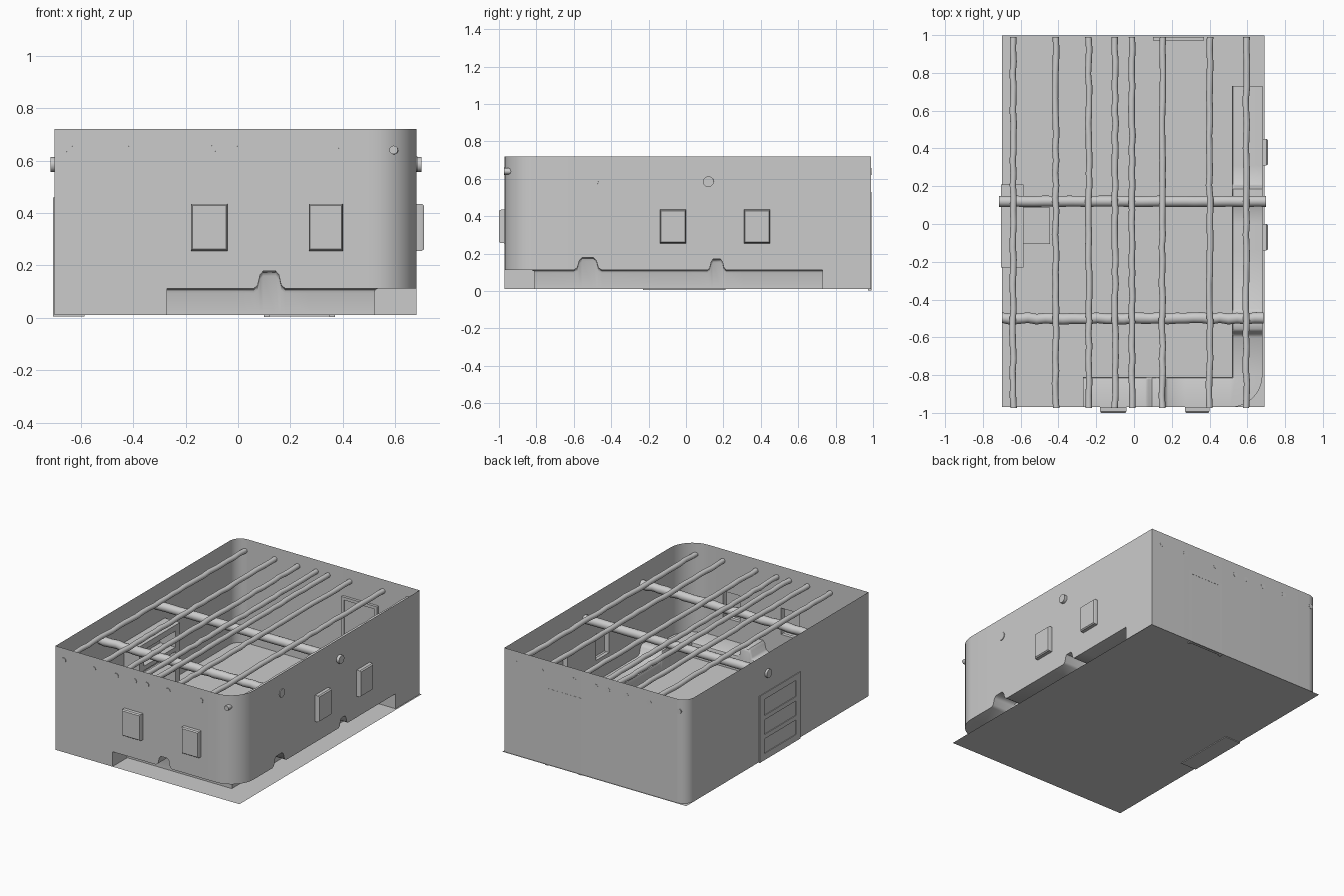
import bpy, bmesh, math, random
from mathutils import Vector

if "Cube" in bpy.data.objects:
    bpy.data.objects.remove(bpy.data.objects["Cube"])

random.seed(4)
Z0, TOP = 0.01, 0.72
BENCH_H = 0.112


def finish(bm, name, angle=35):
    bmesh.ops.remove_doubles(bm, verts=bm.verts, dist=0.0005)
    bmesh.ops.dissolve_degenerate(bm, edges=bm.edges, dist=0.0005)
    bmesh.ops.recalc_face_normals(bm, faces=bm.faces)
    me = bpy.data.meshes.new(name)
    bm.to_mesh(me)
    bm.free()
    ob = bpy.data.objects.new(name, me)
    bpy.context.collection.objects.link(ob)
    bpy.ops.object.select_all(action='DESELECT')
    ob.select_set(True)
    bpy.context.view_layer.objects.active = ob
    bpy.ops.object.shade_smooth_by_angle(angle=math.radians(angle))
    return ob


def quad(bm, pts):
    return bm.faces.new([bm.verts.new(p) for p in pts])


def add_box(bm, lo, hi):
    vs = bmesh.ops.create_cube(bm, size=1)['verts']
    for v in vs:
        v.co = Vector([(a + b) / 2 + c * (b - a) for a, b, c in zip(lo, hi, v.co)])


def boxes(name, items):
    bm = bmesh.new()
    for lo, hi in items:
        add_box(bm, lo, hi)
    return finish(bm, name)


def tube(name, axis, a, b, offs, z, r, wob):
    # slightly crooked log along x (axis 0) or y (axis 1)
    bm = bmesh.new()
    n, sides, rings = 30, 12, []
    for i in range(n + 1):
        t = a + (b - a) * i / n
        du, dz = random.uniform(-wob, wob), random.uniform(-wob, wob) * 0.6
        rr = r * random.uniform(1 - wob * 10, 1 + wob * 10)
        ring = []
        for k in range(sides):
            g = 2 * math.pi * k / sides
            u, w = offs + du + rr * math.cos(g), z + dz + rr * math.sin(g)
            ring.append(bm.verts.new((t, u, w) if axis == 0 else (u, t, w)))
        rings.append(ring)
    for p, q in zip(rings, rings[1:]):
        for k in range(sides):
            j = (k + 1) % sides
            bm.faces.new((p[k], p[j], q[j], q[k]))
    bm.faces.new(rings[0])
    bm.faces.new(rings[-1])
    finish(bm, name, 50)


def arc(cx, cy, r, a0, n=10):
    return [(cx + r * math.cos(math.radians(a0 + 90 * i / n)),
             cy + r * math.sin(math.radians(a0 + 90 * i / n))) for i in range(n + 1)]


# Bench height along the wall, with rounded divider humps
def hump(c, w, h):
    return [(c - w, BENCH_H), (c - w * .75, BENCH_H + .012), (c - w * .6, h - .014), (c - w * .4, h),
            (c + w * .4, h), (c + w * .6, h - .014), (c + w * .75, BENCH_H + .012), (c + w, BENCH_H)]


front = {-0.70: BENCH_H, -0.27: BENCH_H, 0.51: BENCH_H,
         -0.18: BENCH_H, -0.04: BENCH_H, 0.27: BENCH_H, 0.40: BENCH_H}
front.update(hump(0.12, 0.06, 0.178))
right = {-0.80: BENCH_H, -0.14: BENCH_H, 0.0: BENCH_H, 0.31: BENCH_H,
         0.45: BENCH_H, 0.73: BENCH_H, 0.99: BENCH_H}
right.update(hump(-0.525, 0.075, 0.178))
right.update(hump(0.165, 0.05, 0.17))

# Wall outline, counter-clockwise from the front left corner: (x, y, bench height)
path = [(x, -0.97, h) for x, h in sorted(front.items())]
path += [(x, y, BENCH_H) for x, y in arc(0.51, -0.80, 0.17, -90)[1:-1]]
path += [(0.68, y, h) for y, h in sorted(right.items())]
path += [(x, y, BENCH_H) for x, y in arc(-0.62, 0.91, 0.08, 90)]
path.append(path[0])
first = next(i for i, p in enumerate(path) if p[0] == -0.27)
last = next(i for i, p in enumerate(path) if p[1] == 0.73)
niche_starts = [(-0.18, -0.97), (0.27, -0.97), (0.68, -0.14), (0.68, 0.31)]

walls, niches = bmesh.new(), bmesh.new()
for i, (p, q) in enumerate(zip(path, path[1:])):
    on_bench = first <= i < last
    lo = (p[2], q[2]) if on_bench else (Z0, Z0)
    levels = [lo, (0.255, 0.255), (0.435, 0.435), (TOP, TOP)]
    for row, (a, b) in enumerate(zip(levels, levels[1:])):
        cell = [(p[0], p[1], a[0]), (q[0], q[1], a[1]), (q[0], q[1], b[1]), (p[0], p[1], b[0])]
        if row == 1 and (p[0], p[1]) in niche_starts:
            # niche pushed out through the wall
            out = Vector((0, -1, 0)) if p[1] == -0.97 else Vector((1, 0, 0))
            mid = sum((Vector(c) for c in cell), Vector()) / 4
            loops = [[mid + (Vector(c) - mid) * s + out * d for c in cell]
                     for s, d in ((1, 0), (.99, .022), (.92, .03))]
            for m, n in zip(loops, loops[1:]):
                for k in range(4):
                    quad(niches, [m[k], m[k - 1], n[k - 1], n[k]])
            quad(niches, loops[-1])
        else:
            quad(walls, cell)
finish(walls, "outer_walls")
finish(niches, "wall_niches")

# Built-in corner bench: seat, rounded lip, front face and ends
bench = bmesh.new()


def bench_section(x, y, h):
    qx, qy = min(x, 0.52), max(y, -0.81)
    lx, ly = min(x, 0.535), max(y, -0.825)
    return [(x, y, h), (lx, ly, h), (qx + (lx - qx) * .3, qy + (ly - qy) * .3, h - .005),
            (qx, qy, h - .018), (qx, qy, Z0)]


sections = [bench_section(*p) for p in path[first:last + 1]]
for s, t in zip(sections, sections[1:]):
    for k in range(4):
        quad(bench, [s[k], s[k + 1], t[k + 1], t[k]])
for s in (sections[0], sections[-1]):
    quad(bench, s + [(s[0][0], s[0][1], Z0)])
finish(bench, "corner_bench", 45)

# Floor sheet
floor = bmesh.new()
quad(floor, [(-0.70, -0.97, Z0), (0.69, -0.97, Z0), (0.69, 0.997, Z0), (-0.70, 0.997, Z0)])
finish(floor, "floor")

# Ceiling: two heavy beams and eight thin poles
tube("main_beam_back", 0, -0.715, 0.70, 0.12, 0.585, 0.029, 0.0008)
tube("main_beam_front", 0, -0.70, 0.685, -0.50, 0.585, 0.029, 0.0045)
for i, x in enumerate((-0.64, -0.415, -0.24, -0.10, -0.01, 0.15, 0.40, 0.595)):
    tube("roof_pole_%d" % (i + 1), 1, -0.974, 0.991, x, 0.64, 0.017, 0.0035)

# Shelf unit set through the left wall, three compartments
X0, X1 = -0.705, -0.585
shelf = [((X0, -0.23, 0.005), (X1, -0.18, 0.46)), ((X0, 0.16, 0.005), (X1, 0.21, 0.46))]
shelf += [((X0, -0.18, a), (X1, 0.16, b))
          for a, b in ((0.005, 0.05), (0.15, 0.18), (0.28, 0.31), (0.42, 0.46))]
boxes("wall_shelf", shelf)

# Low hearth slab in front of the shelf
boxes("floor_slab", [((-0.59, -0.105, Z0), (-0.445, 0.087, 0.03)),
                     ((-0.58, -0.09, 0.03), (-0.455, 0.077, 0.036))])

# Door frame and panel on the back wall
boxes("door_frame", [((0.10, 0.972, 0.003), (0.12, 0.991, 0.53)),
                     ((0.35, 0.972, 0.003), (0.37, 0.991, 0.53)),
                     ((0.12, 0.972, 0.51), (0.35, 0.991, 0.53))])
boxes("door_panel", [((0.12, 0.98, 0.005), (0.35, 0.986, 0.51))])
